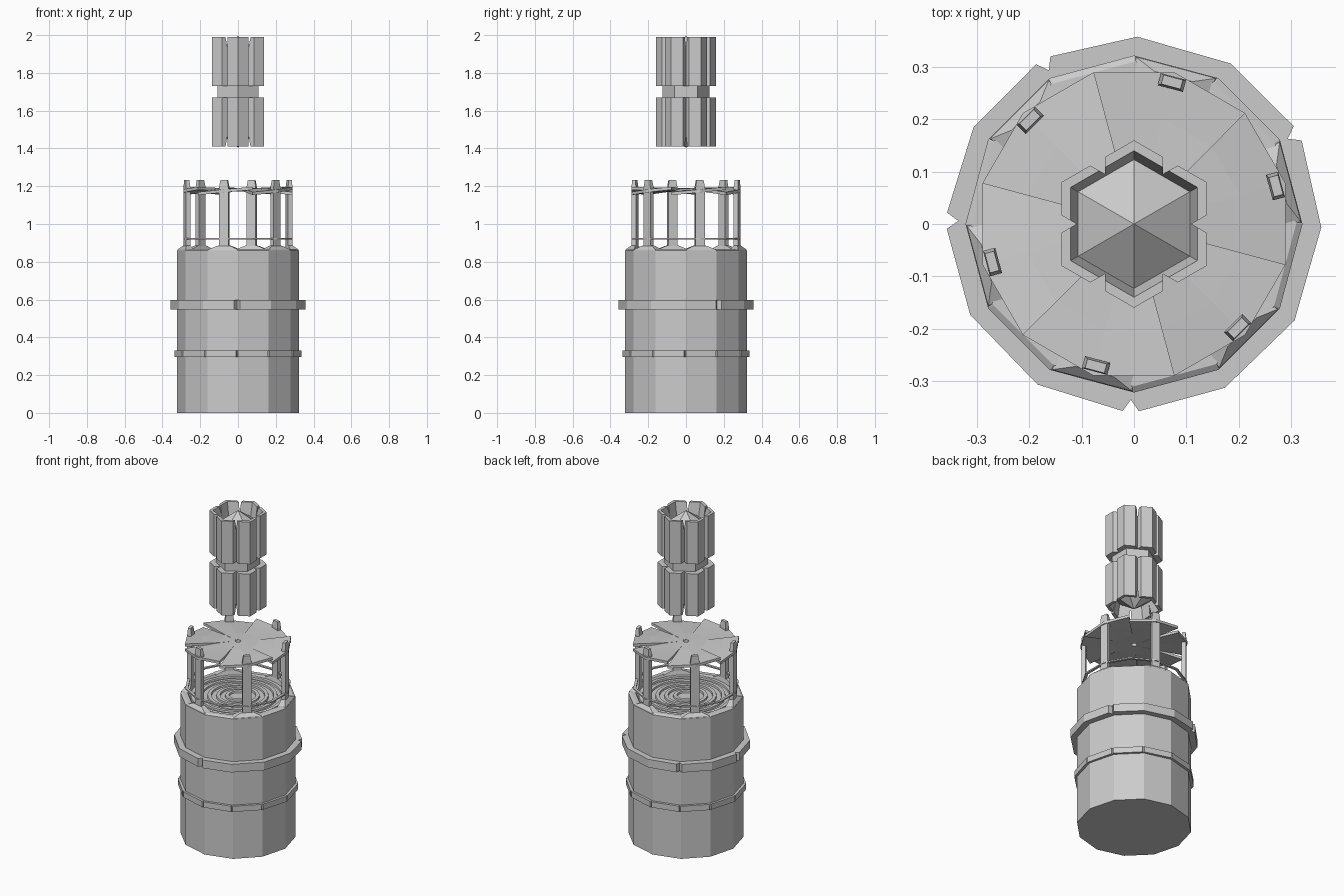
import bpy, bmesh
from math import sin, cos, radians, pi
from mathutils import Matrix

if "Cube" in bpy.data.objects:
    bpy.data.objects.remove(bpy.data.objects["Cube"])


def make(name, verts, faces):
    me = bpy.data.meshes.new(name)
    bm = bmesh.new()
    vs = [bm.verts.new(v) for v in verts]
    for f in faces:
        bm.faces.new([vs[i] for i in f])
    bmesh.ops.recalc_face_normals(bm, faces=bm.faces[:])
    bm.to_mesh(me)
    bm.free()
    ob = bpy.data.objects.new(name, me)
    bpy.context.collection.objects.link(ob)
    return ob


def loft(name, loops, rot=0, closed=False):
    """Skin a stack of equal loops; capped, or joined end to end when closed."""
    n, m = len(loops[0]), len(loops)
    verts = [v for lp in loops for v in lp]
    faces = []
    for k in range(m if closed else m - 1):
        a, b = k * n, (k + 1) % m * n
        faces += [(a + i, a + (i + 1) % n, b + (i + 1) % n, b + i) for i in range(n)]
    if not closed:
        faces += [tuple(range(n)), tuple(range((m - 1) * n, m * n))]
    ob = make(name, verts, faces)
    ob.data.transform(Matrix.Rotation(radians(rot), 4, 'Z'))
    return ob


def pol(r, deg, z):
    return (r * cos(radians(deg)), r * sin(radians(deg)), z)


def ngon(n, r, z, start=0):
    return [pol(r, start + 360 * i / n, z) for i in range(n)]


def box_loop(r0, r1, w, z):
    return [(r0, -w, z), (r1, -w, z), (r1, w, z), (r0, w, z)]


# Twelve-sided drum body with a shallow recess in the top
loft("drum_body", [ngon(12, r, z) for r, z in
                   [(.322, 0), (.322, .86), (.31, .868), (.285, .868), (.275, .85)]])

# Concentric raised rings on the recessed floor
for r in (.06, .11, .16, .21, .255):
    prof = [(r - .013, .845), (r - .010, .86), (r + .010, .86), (r + .013, .845)]
    loft("floor_ring", [ngon(24, a, z) for a, z in prof], closed=True)


# Bands around the drum, notched at some corners
def band(name, r, z0, z1, notches, depth, half):
    pts = []
    for a in range(0, 360, 30):
        if a in notches:
            pts += [(r, a - half), (r - depth, a), (r, a + half)]
        else:
            pts += [(r, a)]
    outer = [[pol(q, a - 1, z) for q, a in pts] for z in (z0, z1)]
    inner = [[pol(.312, a - 1, z) for q, a in pts] for z in (z1, z0)]
    loft(name, outer + inner, closed=True)


band("upper_band", .358, .548, .598, (30, 120, 180, 270), .022, 2.5)
band("lower_band", .336, .295, .33, range(0, 360, 30), .008, .8)

# Six posts with flared feet standing on alternate facets
for k in range(6):
    loft("cage_post", [box_loop(.262, .311, .083, .855),
                       box_loop(.264, .309, .078, .866),
                       box_loop(.268, .292, .038, .884),
                       box_loop(.268, .292, .025, .886),
                       box_loop(.268, .292, .025, 1.195),
                       box_loop(.272, .290, .019, 1.232)], rot=15 + 60 * k)

# Thin hoop low in the cage
loft("cage_hoop", [ngon(12, r, z, 15) for r, z in
                   [(.282, .917), (.298, .917), (.298, .925), (.282, .925)]], closed=True)

# Pinwheel lid: six sloping blades stepping down at each seam
radii = (.016, .11, .21, .30)
for k in range(6):
    verts, faces = [], []
    for dz in (0, -.016):
        for j in range(3):
            for r in radii:
                lift = (j - 1) * .014 * max(0, r - .1) / .2
                verts.append(pol(r, 45 + 60 * k + 30 * j, 1.192 - .03 * r + lift + dz))
    for j in range(2):
        for i in range(3):
            q = (j * 4 + i, j * 4 + i + 1, j * 4 + i + 5, j * 4 + i + 4)
            faces += [q, tuple(v + 12 for v in q)]
        for i in (0, 3):
            a, b = j * 4 + i, j * 4 + i + 4
            faces.append((a, b, b + 12, a + 12))
    for j in (0, 2):
        for i in range(3):
            a = j * 4 + i
            faces.append((a, a + 1, a + 13, a + 12))
    make("lid_blade", verts, faces)

# Floating six-sided core with pointed ends
loft("core", [ngon(6, r, z, 30) for r, z in
              [(.001, 1.405), (.124, 1.49), (.124, 1.91), (.001, 1.995)]])


# Chevron plates wrapping each corner of the core, in two tiers
def chevron(inner, outer, z):
    w, s = .055, .055 * sin(pi / 6) / cos(pi / 6)
    return [(outer - s, -w, z), (outer, 0, z), (outer - s, w, z),
            (inner - s, w, z), (inner, 0, z), (inner - s, -w, z)]


for k in range(6):
    for z_mid, z_end in ((1.73, 1.99), (1.67, 1.41)):
        loft("corner_plate", [chevron(.118, .16, z_mid),
                              chevron(.118, .16, z_mid + (z_end - z_mid) * .6),
                              chevron(.14, .16, z_end)], rot=30 + 60 * k)
